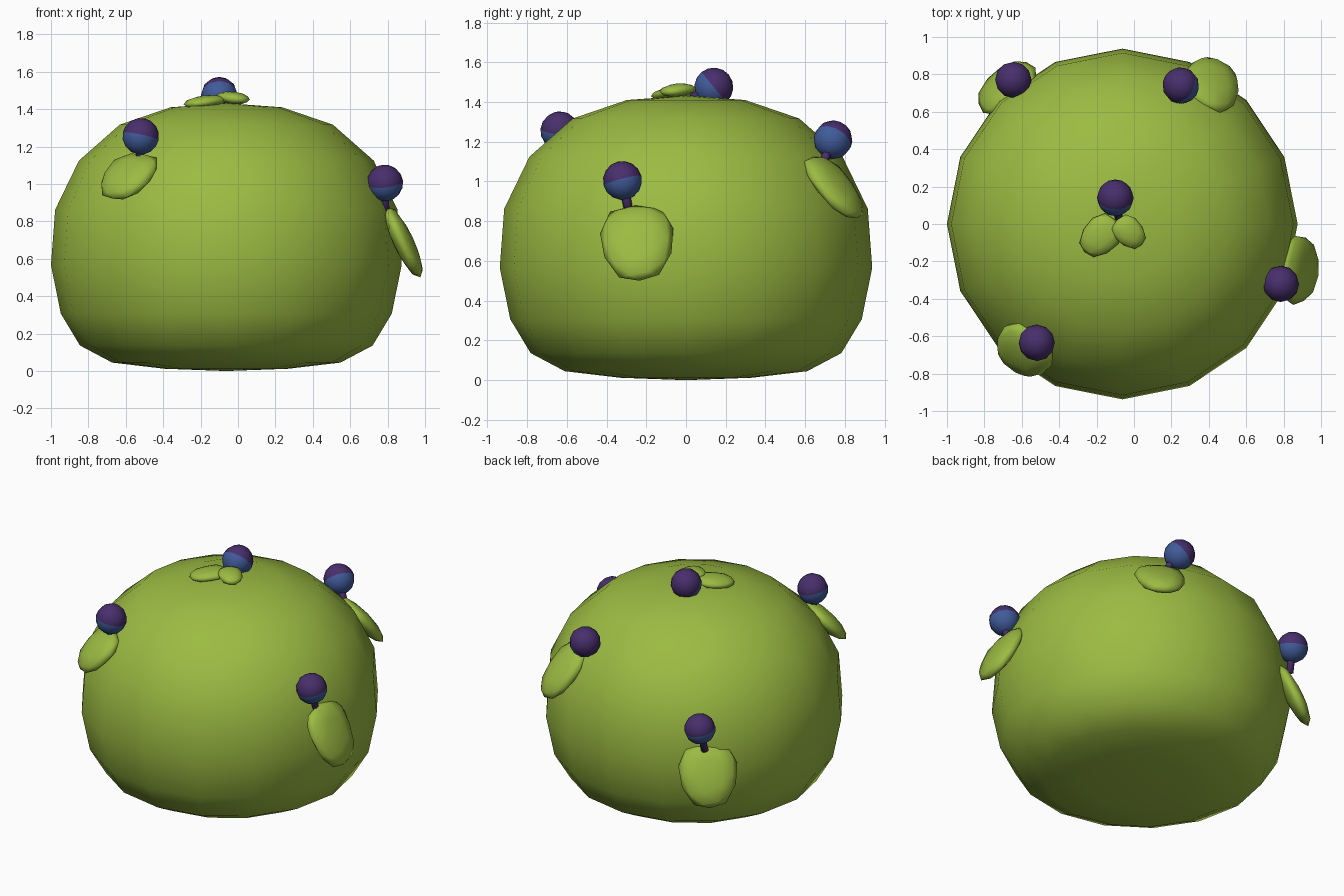
import bpy, bmesh, math
from mathutils import Vector, Matrix

if "Cube" in bpy.data.objects:
    bpy.data.objects.remove(bpy.data.objects["Cube"])


def material(name, rgb):
    m = bpy.data.materials.new(name)
    m.diffuse_color = (*rgb, 1)
    m.use_nodes = True
    m.node_tree.nodes["Principled BSDF"].inputs["Base Color"].default_value = m.diffuse_color
    return m


GREEN = material("leaf green", (0.33, 0.50, 0.055))
PURPLE = material("berry purple", (0.065, 0.028, 0.15))
BLUE = material("berry blue", (0.052, 0.105, 0.32))


def finish(bm, name, mats):
    bmesh.ops.recalc_face_normals(bm, faces=bm.faces[:])
    for f in bm.faces:
        f.smooth = True
    me = bpy.data.meshes.new(name)
    bm.to_mesh(me)
    bm.free()
    for m in mats:
        me.materials.append(m)
    ob = bpy.data.objects.new(name, me)
    bpy.context.collection.objects.link(ob)
    return ob


# Bush body: lathed profile with 16 sides
profile = [(0, 0), (0.33, 0.012), (0.61, 0.045), (0.782, 0.136), (0.885, 0.307),
           (0.9375, 0.567), (0.915, 0.863), (0.788, 1.125), (0.57, 1.317),
           (0.298, 1.41), (0, 1.432)]
bm = bmesh.new()
verts = [bm.verts.new((r, 0, z)) for r, z in profile]
edges = [bm.edges.new(p) for p in zip(verts, verts[1:])]
bmesh.ops.spin(bm, geom=verts + edges, cent=(0, 0, 0), axis=(0, 0, 1),
               angle=math.tau, steps=16, use_duplicate=False)
bmesh.ops.remove_doubles(bm, verts=bm.verts[:], dist=0.001)
bmesh.ops.translate(bm, verts=bm.verts[:], vec=(-0.0625, 0, 0))
finish(bm, "bush_body", [GREEN])


# Leaf: squarish lens that narrows toward its tip (along 'tip', facing 'normal')
def leaf(name, centre, tip, normal, width, length, thick=0.05):
    u = Vector(tip).normalized()
    w = u.cross(Vector(normal)).normalized()
    n = w.cross(u)
    bm = bmesh.new()
    bmesh.ops.create_icosphere(bm, subdivisions=2, radius=1)
    for v in bm.verts:
        x, y, z = v.co
        d = math.hypot(x, y)
        if d > 1e-4:
            k = d / (abs(x) ** 2.7 + abs(y) ** 2.7) ** (1 / 2.7)
            x, y = x * k, y * k
        x *= 1 - 0.14 * y
        v.co = Vector(centre) + w * x * width + u * y * length + n * z * thick
    finish(bm, name, [GREEN])


# Berry: two-coloured ball, purple half along 'axis'
def berry(name, centre, axis, r=0.098):
    bm = bmesh.new()
    bmesh.ops.create_uvsphere(bm, u_segments=12, v_segments=8, radius=r)
    for f in bm.faces:
        f.material_index = 0 if f.calc_center_median().z > 0 else 1
    rot = Vector((0, 0, 1)).rotation_difference(Vector(axis)).to_matrix().to_4x4()
    bmesh.ops.transform(bm, matrix=Matrix.Translation(centre) @ rot, verts=bm.verts[:])
    finish(bm, name, [PURPLE, BLUE])


# Stem: thin tube between leaf and berry
def stem(name, a, b, r=0.023):
    a, b = Vector(a), Vector(b)
    bm = bmesh.new()
    bmesh.ops.create_cone(bm, cap_ends=True, segments=6, radius1=r, radius2=r,
                          depth=(b - a).length)
    rot = Vector((0, 0, 1)).rotation_difference(b - a).to_matrix().to_4x4()
    bmesh.ops.transform(bm, matrix=Matrix.Translation((a + b) / 2) @ rot, verts=bm.verts[:])
    finish(bm, name, [PURPLE])


# name, berry centre, purple direction, stem foot
berries = [
    ("right", (0.785, -0.32, 1.005), (-0.1, -0.25, 0.95), (0.79, -0.285, 0.84)),
    ("front", (-0.52, -0.635, 1.255), (0.2, 0.1, 0.95), (-0.53, -0.63, 1.10)),
    ("top", (-0.10, 0.14, 1.475), (0, 0.77, 0.64), (-0.08, 0.03, 1.42)),
    ("back", (0.25, 0.74, 1.21), (-0.6, 0.4, 0.7), (0.34, 0.68, 1.07)),
    ("back_left", (-0.645, 0.77, 0.862), (0.1, 0.2, 0.95), (-0.655, 0.73, 0.70)),
]
for name, pos, axis, foot in berries:
    berry(name + "_berry", pos, axis)
    stem(name + "_stem", foot, pos)

# name, centre, tip direction, facing, half width, half length
leaves = [
    ("right", (0.885, -0.245, 0.69), (0.18, 0.02, -0.38), (0.9, -0.05, 0.42), 0.18, 0.21, 0.055),
    ("front", (-0.59, -0.68, 1.04), (-0.45, -0.52, -0.71), (-0.42, -0.56, 0.71), 0.16, 0.165, 0.055),
    ("back", (0.415, 0.75, 0.97), (0.28, 0.52, -0.72), (0.38, 0.6, 0.65), 0.155, 0.20, 0.055),
    ("back_left", (-0.685, 0.735, 0.54), (-0.26, 0.28, -0.85), (-0.6, 0.7, 0.42), 0.18, 0.205, 0.055),
    ("top_large", (-0.18, -0.065, 1.44), (-0.7, -0.7, -0.12), (-0.15, -0.1, 1), 0.095, 0.12, 0.033),
    ("top_small", (-0.025, -0.045, 1.46), (0.6, -0.6, -0.1), (0.1, -0.1, 1), 0.075, 0.095, 0.033),
]
for name, c, tip, nrm, w, l, t in leaves:
    leaf(name + "_leaf", c, tip, nrm, w, l, t)
